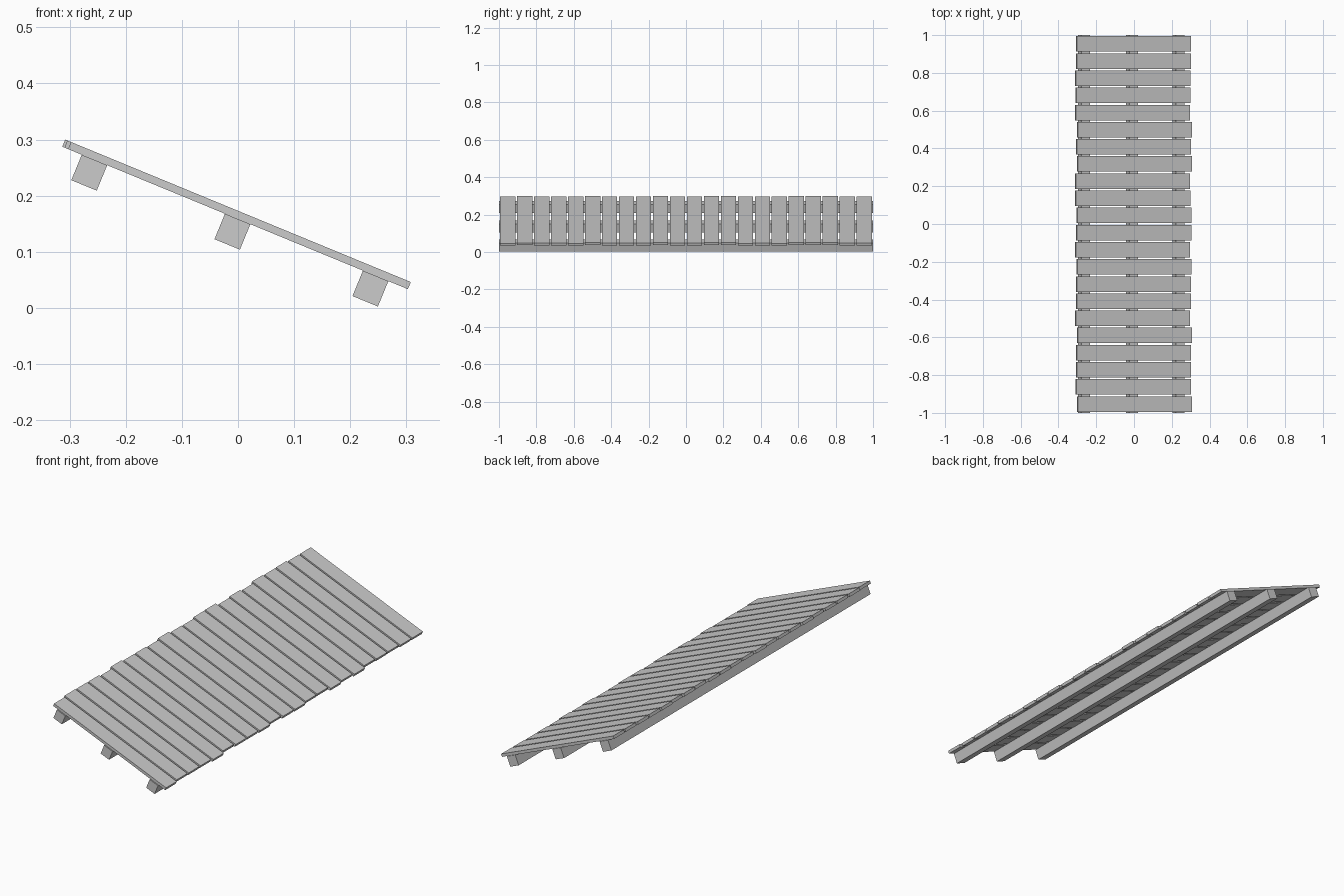
import bpy
from math import radians
from mathutils import Matrix

cube = bpy.data.objects.get("Cube")
if cube:
    bpy.data.objects.remove(cube, do_unlink=True)

grey = bpy.data.materials.new("plain_grey")
grey.use_nodes = True
colour = (0.6, 0.6, 0.6, 1)
grey.diffuse_color = colour
grey.node_tree.nodes["Principled BSDF"].inputs["Base Color"].default_value = colour

# Frame of the sloping deck: origin on the top surface, low side towards +x
SLOPE = Matrix.Translation((0, 0, 0.173)) @ Matrix.Rotation(radians(22.4), 4, "Y")


def box(name, centre, size):
    bpy.ops.mesh.primitive_cube_add(size=1)
    ob = bpy.context.object
    ob.name = name
    ob.data.transform(Matrix.Diagonal((*size, 1)))
    ob.matrix_world = SLOPE @ Matrix.Translation(centre)
    ob.data.materials.append(grey)


THICK = 0.0137
BEAM = 0.049

# Three long beams under the deck
for name, u in (("high_beam", -0.271), ("middle_beam", 0.005), ("low_beam", 0.271)):
    box(name, (u, 0, -THICK - BEAM / 2), (BEAM, 2, BEAM))

# Planks across the beams, each slid a little along the slope
SLIDES = [0, 0, -3, -2, -4, 4, 0, 4, -4, -3, 2,
          1, -4, 2, 0, 0, -4, 4, 0, 0, -1, 4]
PITCH = 0.0908
for i, slide in enumerate(SLIDES):
    y = PITCH * ((len(SLIDES) - 1) / 2 - i)
    box(f"plank_{i + 1}", (slide * 0.0014, y, -THICK / 2), (0.655, 0.082, THICK))
